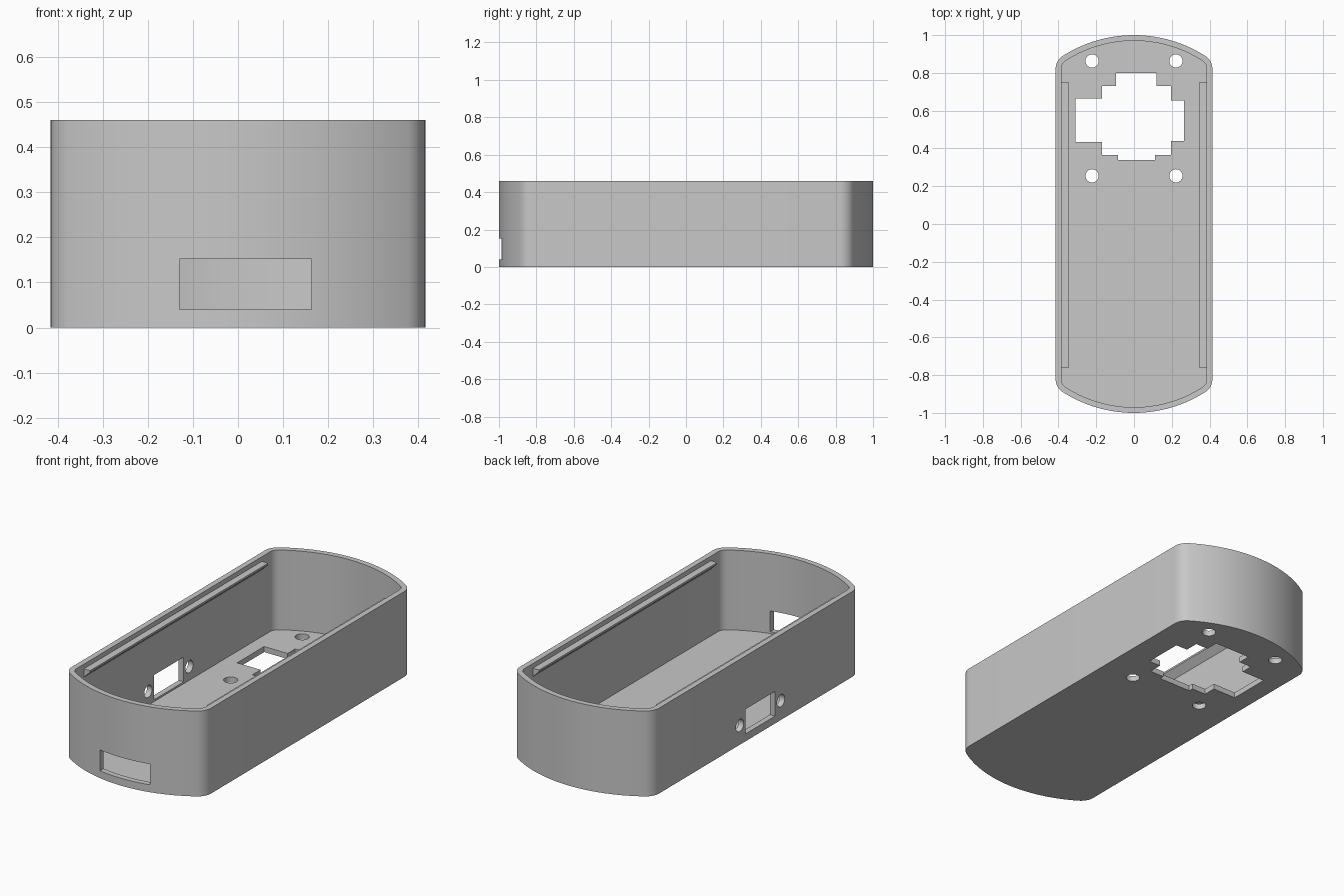
import bpy, bmesh, math
from mathutils import Matrix, Vector

default = bpy.data.objects.get("Cube")
if default:
    bpy.data.objects.remove(default, do_unlink=True)

grey = bpy.data.materials.new("plain grey")
grey.use_nodes = True
GREY = (0.58, 0.58, 0.58, 1)
grey.diffuse_color = GREY
grey.node_tree.nodes["Principled BSDF"].inputs["Base Color"].default_value = GREY

HALF_W, HEIGHT, WALL = 0.415, 0.46, 0.03
END_R, CORNER_R = 0.7, 0.08


def prism(name, points, depth, matrix=Matrix()):
    """Extrude a flat outline along local z, then place it."""
    bm = bmesh.new()
    face = bm.faces.new([bm.verts.new((x, y, 0)) for x, y in points])
    ext = bmesh.ops.extrude_face_region(bm, geom=[face])
    top = [v for v in ext["geom"] if isinstance(v, bmesh.types.BMVert)]
    bmesh.ops.translate(bm, verts=top, vec=(0, 0, depth))
    bmesh.ops.transform(bm, matrix=matrix, verts=bm.verts)
    bmesh.ops.recalc_face_normals(bm, faces=bm.faces)
    mesh = bpy.data.meshes.new(name)
    bm.to_mesh(mesh)
    bm.free()
    mesh.materials.append(grey)
    ob = bpy.data.objects.new(name, mesh)
    bpy.context.collection.objects.link(ob)
    return ob


def outline(inset):
    """Straight sides, bowed ends and rounded corners."""
    big, r = END_R - inset, CORNER_R - inset
    base = 1 - END_R
    cx = HALF_W - CORNER_R
    cy = base + math.sqrt((END_R - CORNER_R) ** 2 - cx ** 2)
    join = math.atan2(cy - base, cx)
    corner = [(cx + r * math.cos(join * i / 10), cy + r * math.sin(join * i / 10))
              for i in range(10)]
    bow = [(big * math.cos(join + (math.pi / 2 - join) * i / 14),
            base + big * math.sin(join + (math.pi / 2 - join) * i / 14))
           for i in range(15)]
    quarter = corner + bow
    half = quarter + [(-x, y) for x, y in reversed(quarter[:-1])]
    return half + [(-x, -y) for x, y in half]


def box(x0, x1, y0, y1):
    return [(x0, y0), (x1, y0), (x1, y1), (x0, y1)]


def circle(x, y, r=0.035, n=32):
    return [(x + r * math.cos(math.tau * i / n), y + r * math.sin(math.tau * i / n))
            for i in range(n)]


def cut(target, points, depth, matrix):
    cutter = prism("cutter", points, depth, matrix)
    cutter.hide_render = True
    mod = target.modifiers.new("cut", 'BOOLEAN')
    mod.operation, mod.solver, mod.object = 'DIFFERENCE', 'EXACT', cutter
    bpy.context.view_layer.objects.active = target
    bpy.ops.object.modifier_apply(modifier=mod.name)
    bpy.data.objects.remove(cutter, do_unlink=True)


def axes(x, y, z, origin):
    """Matrix whose local axes are the given directions."""
    m = Matrix((x, y, z)).transposed().to_4x4()
    m.translation = Vector(origin)
    return m


# Hollow open-topped shell
shell = prism("case_shell", outline(0), HEIGHT)
cut(shell, outline(WALL), 1, Matrix.Translation((0, 0, WALL)))

# Stepped opening and four screw holes in the floor
below = Matrix.Translation((0, 0, -0.1))
stepped = [(-0.31, 0.435), (-0.17, 0.435), (-0.17, 0.365), (-0.085, 0.365),
           (-0.085, 0.34), (0.11, 0.34), (0.11, 0.365), (0.195, 0.365),
           (0.195, 0.44), (0.265, 0.44), (0.265, 0.655), (0.195, 0.655),
           (0.195, 0.73), (0.12, 0.73), (0.12, 0.8), (-0.095, 0.8),
           (-0.095, 0.73), (-0.17, 0.73), (-0.17, 0.665), (-0.31, 0.665)]
cut(shell, stepped, 0.2, below)
for x in (-0.222, 0.222):
    for y in (0.255, 0.863):
        cut(shell, circle(x, y), 0.2, below)

# Slot in the front end
cut(shell, box(-0.13, 0.163, 0.04, 0.152), 0.3,
    axes((1, 0, 0), (0, 0, 1), (0, -1, 0), (0, -0.8, 0)))

# Window with two screw holes in the right wall
side = axes((0, 1, 0), (0, 0, 1), (1, 0, 0), (-0.5, 0, 0))
cut(shell, box(-0.165, 0.088, 0.04, 0.173), 0.2, side)
for y in (-0.215, 0.135):
    cut(shell, circle(y, 0.104, 0.033), 0.2, side)

# Wedge-shaped retaining rails along both inner walls
for name, s in (("left_rail", 1), ("right_rail", -1)):
    wedge = [(s * 0.39, 0.435), (s * 0.348, 0.435), (s * 0.348, 0.425), (s * 0.39, 0.385)]
    prism(name, wedge, 1.515, axes((1, 0, 0), (0, 0, 1), (0, 1, 0), (0, -0.762, 0)))

# Smooth the curved walls, keep edges crisp
bpy.ops.object.select_all(action='DESELECT')
shell.select_set(True)
bpy.context.view_layer.objects.active = shell
bpy.ops.object.shade_smooth_by_angle(angle=math.radians(30))
